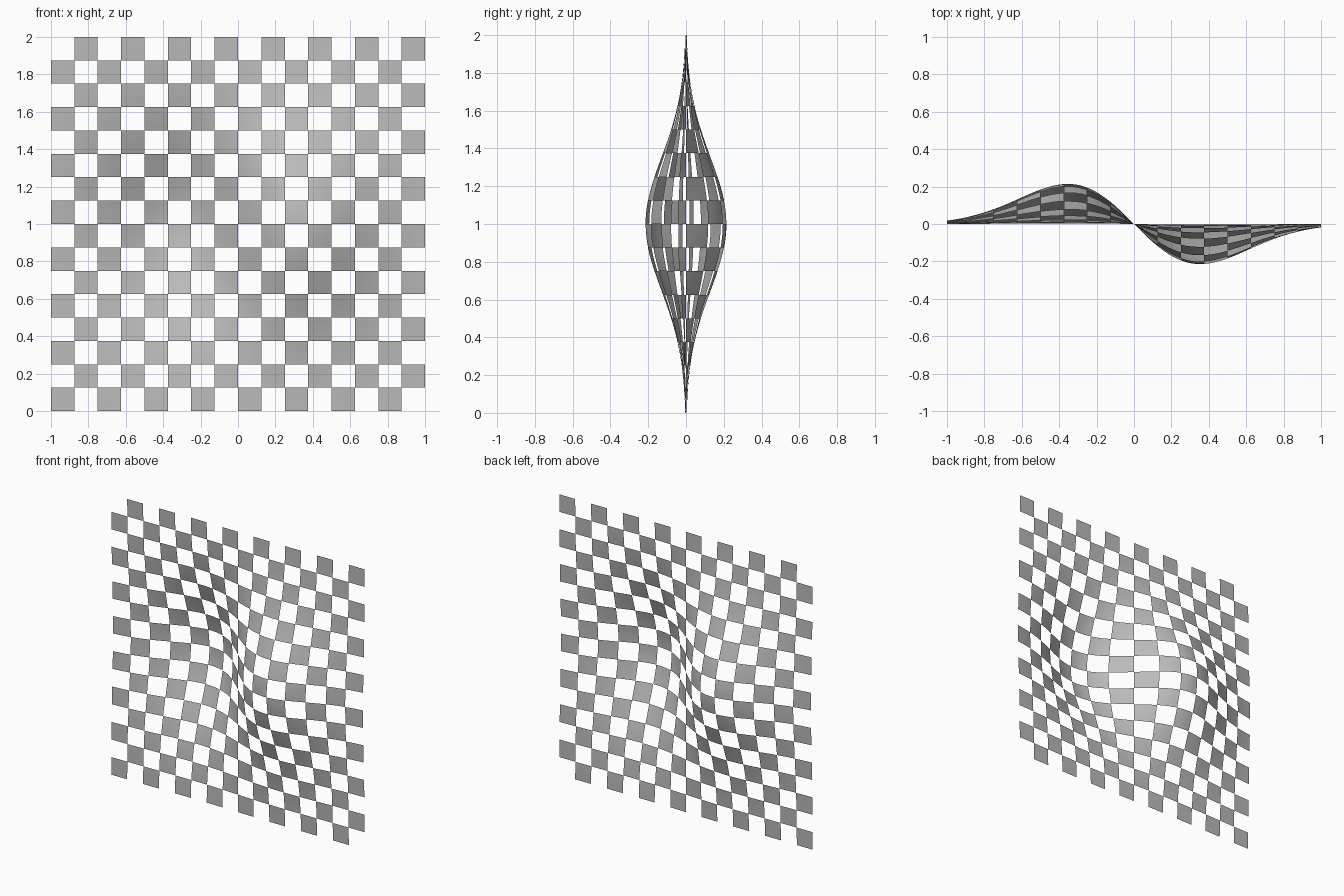
import bpy, bmesh, math

if "Cube" in bpy.data.objects:
    bpy.data.objects.remove(bpy.data.objects["Cube"])

CELLS = 16
SUB = 4                      # fine faces along each checker cell
N = CELLS * SUB
STEP = 2 / N


def surface_point(i, j):
    # Wave with one bulge backwards and one bulge forwards
    x, h = -1 + i * STEP, -1 + j * STEP
    return x, -x * math.exp(-4 * (x * x + h * h)), h + 1


# Rippled sheet: fine grid, keeping every other cell like a checkerboard
bm = bmesh.new()
grid = [[bm.verts.new(surface_point(i, j)) for j in range(N + 1)]
        for i in range(N + 1)]
for i in range(N):
    for j in range(N):
        if (i // SUB + j // SUB) % 2 == 0:
            face = bm.faces.new((grid[i][j], grid[i + 1][j],
                                 grid[i + 1][j + 1], grid[i][j + 1]))
            face.smooth = True

# Drop the points inside the open cells
bmesh.ops.delete(bm, geom=[v for v in bm.verts if not v.link_faces],
                 context='VERTS')

mesh = bpy.data.meshes.new("checkered_wave_sheet")
bm.to_mesh(mesh)
bm.free()
sheet = bpy.data.objects.new("checkered_wave_sheet", mesh)
bpy.context.collection.objects.link(sheet)

# Mid grey colour
grey = bpy.data.materials.new("mid_grey")
grey.diffuse_color = (0.5, 0.5, 0.5, 1)
grey.use_nodes = True
grey.node_tree.nodes["Principled BSDF"].inputs["Base Color"].default_value = grey.diffuse_color
mesh.materials.append(grey)
